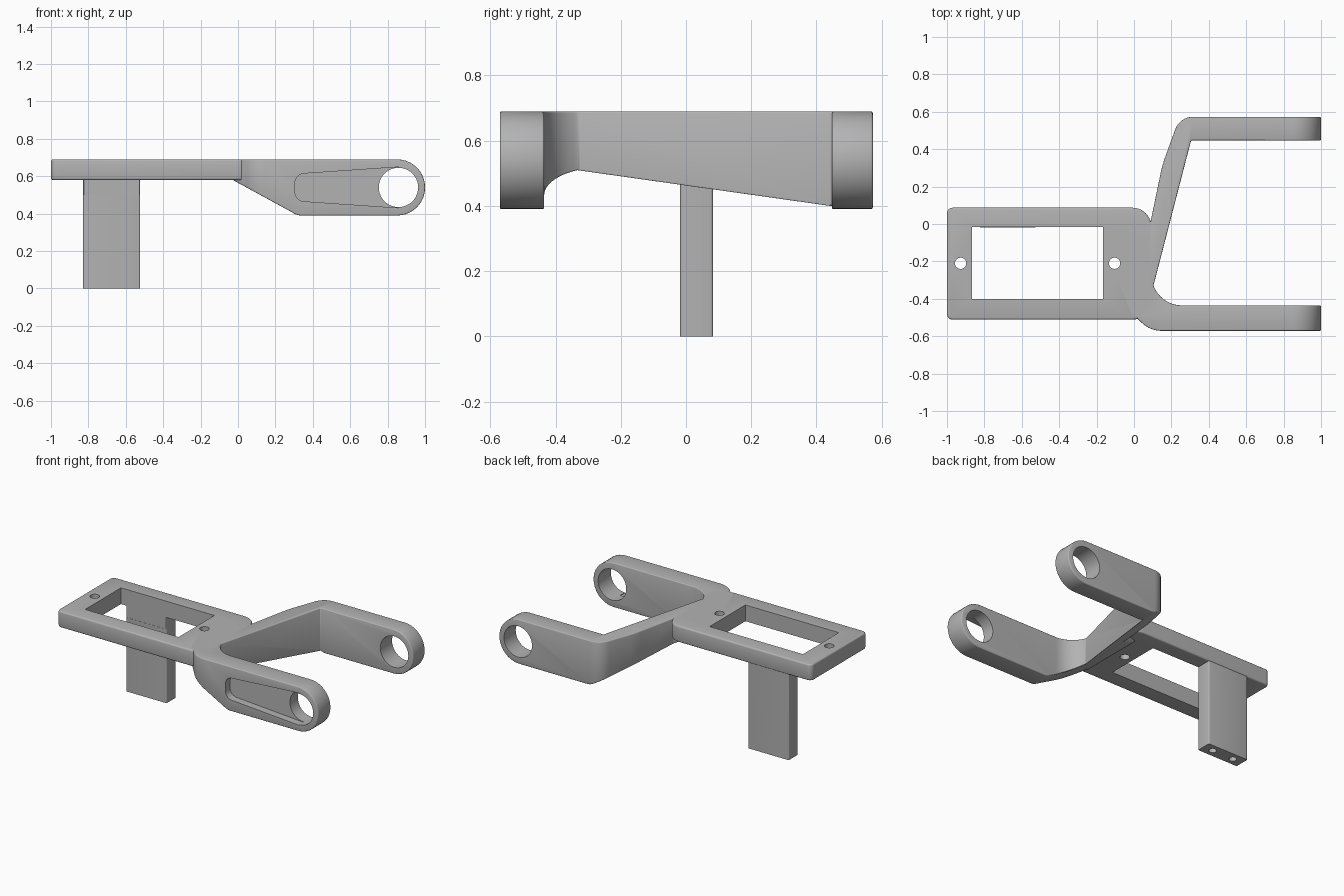
import bpy, bmesh, math
from mathutils import Vector

cube = bpy.data.objects.get("Cube")
if cube:
    bpy.data.objects.remove(cube, do_unlink=True)

grey = bpy.data.materials.new("plain grey")
grey.use_nodes = True
GREY = (0.45, 0.45, 0.45, 1)
grey.diffuse_color = GREY
grey.node_tree.nodes["Principled BSDF"].inputs["Base Color"].default_value = GREY


def rounded(corners, steps=10):
    """Outline from (x, y, radius) corners, each corner filleted with an arc."""
    out = []
    for i, (x, y, r) in enumerate(corners):
        p = Vector((x, y))
        if r == 0:
            out.append(p)
            continue
        a = (Vector(corners[i - 1][:2]) - p).normalized()
        b = (Vector(corners[(i + 1) % len(corners)][:2]) - p).normalized()
        half = a.angle(b) / 2
        centre = p + (a + b).normalized() * (r / math.sin(half))
        start = p + a * (r / math.tan(half)) - centre
        end = p + b * (r / math.tan(half)) - centre
        sweep = start.angle_signed(end)
        for k in range(steps + 1):
            t = -sweep * k / steps
            c, s = math.cos(t), math.sin(t)
            out.append(centre + Vector((start.x * c - start.y * s,
                                        start.x * s + start.y * c)))
    return out


def circle(x, y, r, n=48):
    return [Vector((x + r * math.cos(2 * math.pi * i / n),
                    y + r * math.sin(2 * math.pi * i / n))) for i in range(n)]


def prism(name, outline, lo, hi, axis="z"):
    """Extrude an outline along z, or an (x, z) outline along y."""
    bm = bmesh.new()
    place = (lambda p, d: (p.x, p.y, d)) if axis == "z" else (lambda p, d: (p.x, d, p.y))
    face = bm.faces.new([bm.verts.new(place(p, lo)) for p in outline])
    top = bmesh.ops.extrude_face_region(bm, geom=[face])["geom"]
    shift = (0, 0, hi - lo) if axis == "z" else (0, hi - lo, 0)
    bmesh.ops.translate(bm, vec=shift, verts=[v for v in top if isinstance(v, bmesh.types.BMVert)])
    bmesh.ops.recalc_face_normals(bm, faces=bm.faces)
    mesh = bpy.data.meshes.new(name)
    bm.to_mesh(mesh)
    bm.free()
    mesh.materials.append(grey)
    ob = bpy.data.objects.new(name, mesh)
    bpy.context.collection.objects.link(ob)
    return ob


def apply_all(ob):
    bpy.context.view_layer.objects.active = ob
    for m in list(ob.modifiers):
        bpy.ops.object.modifier_apply(modifier=m.name)


def combine(ob, other, operation):
    m = ob.modifiers.new(operation, "BOOLEAN")
    m.operation, m.object, m.solver = operation, other, "EXACT"
    apply_all(ob)
    bpy.data.objects.remove(other, do_unlink=True)


def soften(ob, width):
    m = ob.modifiers.new("soft edges", "BEVEL")
    m.width, m.segments = width, 3
    m.limit_method, m.angle_limit = "ANGLE", math.radians(40)
    apply_all(ob)


TOP, UNDER, LOW = 0.69, 0.58, 0.39

# Fork: plan outline trimmed by the side profile
plan = rounded([
    (-0.03, -0.46, 0), (0.013, -0.5, 0), (0.085, -0.571, 0.15), (0.99999, -0.571, 0),
    (0.99999, -0.435, 0), (0.155, -0.435, 0.16), (0.104, -0.33, 0),
    (0.305, 0.447, 0), (0.99999, 0.447, 0), (0.99999, 0.573, 0),
    (0.245, 0.573, 0.1), (0.152, 0.318, 0.6), (0.088, 0.01, 0), (-0.03, -0.02, 0)])
fork = prism("fork", plan, LOW - 0.1, TOP + 0.1)
side = rounded([(-0.1, TOP, 0), (1.0, TOP, 0.149), (1.0, LOW, 0.149),
                (0.32, LOW, 0.08), (-0.028, UNDER, 0), (-0.1, UNDER + 0.03, 0)])
combine(fork, prism("side_trim", side, -1, 1, "y"), "INTERSECT")
bm = bmesh.new()
bm.from_mesh(fork.data)
bmesh.ops.remove_doubles(bm, verts=bm.verts, dist=0.003)
bm.to_mesh(fork.data)
bm.free()
soften(fork, 0.014)

# Mounting frame
frame = prism("bracket", rounded([
    (-1, -0.511, 0.03), (0.092, -0.511, 0.1), (0.092, 0.087, 0.1), (-1, 0.087, 0.03)]),
    UNDER, TOP)
soften(frame, 0.01)

# Hanging post
post = prism("post", rounded([
    (-0.828, -0.018, 0.008), (-0.523, -0.018, 0.008),
    (-0.523, 0.083, 0.008), (-0.828, 0.083, 0.008)], 4), 0, UNDER + 0.03)

combine(frame, fork, "UNION")
combine(frame, post, "UNION")

# Frame window and screw holes
window = [(-0.865, -0.4, 0), (-0.165, -0.4, 0), (-0.165, -0.017, 0), (-0.865, -0.017, 0)]
combine(frame, prism("window_cut", rounded(window), 0.5, 0.8), "DIFFERENCE")
for x in (-0.927, -0.104):
    combine(frame, prism("screw_cut", circle(x, -0.21, 0.03, 32), 0.4, 0.8), "DIFFERENCE")
for x in (-0.755, -0.595):
    combine(frame, prism("post_cut", circle(x, 0.032, 0.024, 24), -0.1, 0.2), "DIFFERENCE")

# Pivot hole through both arms, tapered recess on the front arm
combine(frame, prism("pivot_cut", circle(0.858, 0.54, 0.105, 64), -1, 1, "y"), "DIFFERENCE")
recess = rounded([(0.305, 0.469, 0.05), (0.858, 0.431, 0), (0.858, 0.649, 0), (0.305, 0.611, 0.05)])
combine(frame, prism("recess_cut", recess, -0.7, -0.52, "y"), "DIFFERENCE")

bpy.ops.object.select_all(action="DESELECT")
frame.select_set(True)
bpy.context.view_layer.objects.active = frame
bpy.ops.object.shade_smooth_by_angle(angle=math.radians(32))
